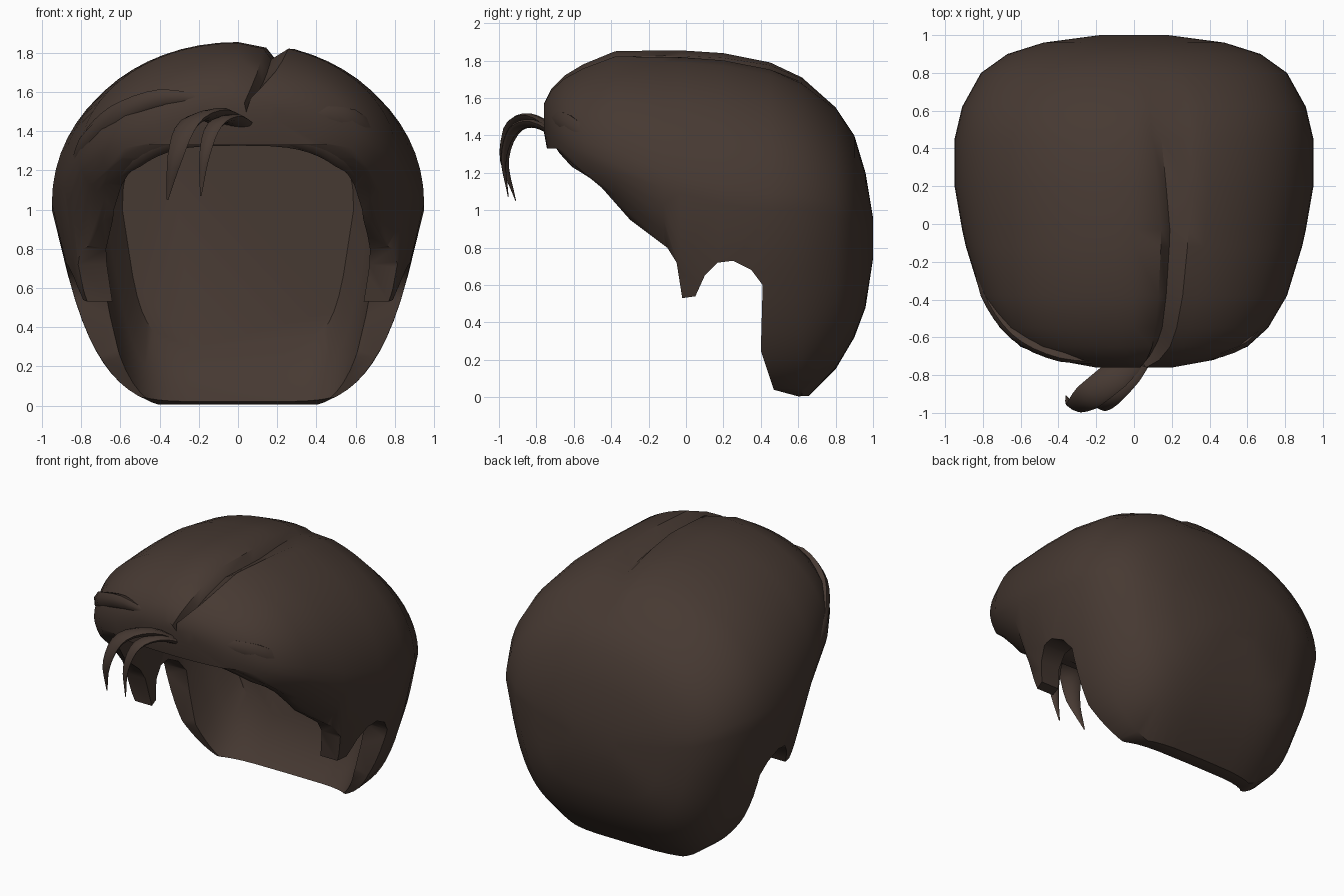
import bpy, bmesh, math
from mathutils import Vector

cube = bpy.data.objects.get("Cube")
if cube:
    bpy.data.objects.remove(cube)

brown = bpy.data.materials.new("dark_brown_hair")
brown.use_nodes = True
COLOR = (0.062, 0.041, 0.032, 1)
brown.diffuse_color = COLOR
brown.node_tree.nodes["Principled BSDF"].inputs["Base Color"].default_value = COLOR
brown.node_tree.nodes["Principled BSDF"].inputs["Roughness"].default_value = 0.8


def loft(name, rings):
    """Skin a list of equal-length rings and cap both ends."""
    bm = bmesh.new()
    loops = [[bm.verts.new(p) for p in ring] for ring in rings]
    n = len(loops[0])
    for a, b in zip(loops, loops[1:]):
        for i in range(n):
            j = (i + 1) % n
            bm.faces.new((a[i], a[j], b[j], b[i]))
    bm.faces.new(loops[0])
    bm.faces.new(loops[-1])
    bmesh.ops.recalc_face_normals(bm, faces=bm.faces)
    mesh = bpy.data.meshes.new(name)
    bm.to_mesh(mesh)
    bm.free()
    obj = bpy.data.objects.new(name, mesh)
    bpy.context.collection.objects.link(obj)
    mesh.materials.append(brown)
    return obj


def select(obj):
    bpy.ops.object.select_all(action="DESELECT")
    obj.select_set(True)
    bpy.context.view_layer.objects.active = obj


def smooth(obj, degrees=40):
    select(obj)
    bpy.ops.object.shade_smooth_by_angle(angle=math.radians(degrees))


def power(v, n):
    return math.copysign(abs(v) ** (2 / n), v)


def section(y, top, mid, low, half, n_top, n_low, count):
    """Rounded cross-section in the xz plane, narrowing towards the neck."""
    ring = []
    for i in range(count):
        a = math.tau * i / count
        c, s = math.cos(a), math.sin(a)
        n = n_top if s >= 0 else n_low
        z = mid + (top - mid if s >= 0 else mid - low) * power(s, n)
        taper = 1 - .25 * max(0, mid - z) / mid
        ring.append(Vector((half * power(c, n) * taper, y, z)))
    return ring


def subtract(obj, cutter):
    cutter.hide_render = True
    mod = obj.modifiers.new("cut", "BOOLEAN")
    mod.operation = "DIFFERENCE"
    mod.solver = "EXACT"
    mod.object = cutter
    select(obj)
    bpy.ops.object.modifier_apply(modifier=mod.name)
    bpy.data.objects.remove(cutter)


# Outer hair volume: y, top, widest height, bottom, half width
STATIONS = [
    (-.76, 1.57, 1.5, 1.42, .2), (-.72, 1.65, 1.43, 1.2, .42),
    (-.65, 1.72, 1.38, 1.1, .60), (-.55, 1.78, 1.32, 1.0, .71),
    (-.38, 1.85, 1.25, .88, .81), (-.12, 1.855, 1.12, .45, .89),
    (-.03, 1.855, 1.09, .15, .91),
    (.2, 1.84, 1.03, 0, .95), (.45, 1.79, 1.0, -.02, .95),
    (.62, 1.71, 1.0, -.03, .91), (.8, 1.55, .97, .15, .81),
    (.9, 1.4, .93, .32, .67), (.96, 1.2, .9, .48, .48), (1.0, .96, .86, .74, .18)]
PART = 13  # index of the lengthwise edge that forms the parting
rings = []
for y, top, mid, low, half in STATIONS:
    ring = section(y, top, mid, low, half, 2.05, 4 if y > -.05 else 2.2, 60)
    fade = max(0, min(1, (0.7 - y) / 0.6))
    if fade > 0:
        x = min(.19 - .1 * max(0, y), .21 * half)
        ring[PART].x = x
        ring[PART].z -= .07 * fade
        ring[PART].y += .03 if y < -.6 else 0
        ring[PART + 1].x = x - .05 * half
        ring[PART + 1].z -= .025 * fade
    rings.append(ring)
hair = loft("hair_shell", rings)

# Head cavity, open to the front and below, with a flat back wall
CAVITY = [(-1.0, 1.31, .0, .50), (-.62, 1.33, .0, .55), (-.45, 1.45, .0, .60),
          (-.1, 1.6, .0, .71), (.1, 1.62, -.15, .76), (.4, 1.57, -.15, .76),
          (.52, 1.52, -.01, .73), (.6, 1.47, .08, .68), (.72, 1.4, .29, .59)]
cavity = loft("cavity_cutter", [section(y, t, 1.0, b, w, 3, 5, 40)
                                for y, t, b, w in CAVITY])
subtract(hair, cavity)

# Hem outline with fringe slope, sideburn, ear notch and nape
HEM = [(-1.3, 1.33), (-.69, 1.33), (-.62, 1.26), (-.45, 1.12), (-.3, .95),
       (-.1, .8), (-.05, .72), (-.02, .53), (.05, .54), (.1, .65), (.17, .72),
       (.25, .73), (.35, .68), (.41, .6), (.4, .25), (.47, .04), (.6, .005),
       (.7, .01), (.8, 0), (1.3, 0), (1.3, -.6), (-1.3, -.6)]
hem = loft("hem_cutter", [[(x, y, z) for y, z in HEM] for x in (-1.5, 1.5)])
subtract(hair, hem)
smooth(hair)


def strand(name, points, widths, thick, across):
    """Flattened tapering lock following a smooth path."""
    pts = [Vector(p) for p in points]
    ext = [2 * pts[0] - pts[1]] + pts + [2 * pts[-1] - pts[-2]]
    path = []
    for k in range(len(pts) - 1):
        p0, p1, p2, p3 = ext[k:k + 4]
        for step in range(4):
            t = step / 4
            pos = 0.5 * (2 * p1 + (p2 - p0) * t + (2 * p0 - 5 * p1 + 4 * p2 - p3) * t * t
                         + (3 * p1 - p0 - 3 * p2 + p3) * t ** 3)
            path.append((pos, widths[k] * (1 - t) + widths[k + 1] * t))
    path.append((pts[-1], widths[-1]))
    loops = []
    for i, (pos, width) in enumerate(path):
        ahead = path[min(i + 1, len(path) - 1)][0]
        tangent = (ahead - path[max(i - 1, 0)][0]).normalized()
        side = Vector(across)
        side = (side - tangent * side.dot(tangent)).normalized()
        normal = tangent.cross(side)
        depth = thick * width / max(widths)
        loops.append([pos + side * width * math.cos(a) + normal * depth * math.sin(a)
                      for a in (math.tau * j / 8 for j in range(8))])
    smooth(loft(name, loops), 50)


# Loose forelock
strand("forelock_long", [(.08, -.64, 1.37), (-.1, -.8, 1.48), (-.25, -.92, 1.44),
                         (-.32, -.97, 1.27), (-.36, -.91, 1.05)],
       (.06, .085, .075, .045, .004), .028, (1, -.5, .3))
strand("forelock_short", [(.09, -.64, 1.37), (-.02, -.8, 1.46), (-.12, -.92, 1.43),
                          (-.17, -.975, 1.28), (-.19, -.95, 1.07)],
       (.05, .06, .05, .03, .004), .022, (1, -.4, .2))

# Swept locks on the front of the crown
strand("right_swept_lock", [(-.08, -.73, 1.55), (-.38, -.69, 1.56), (-.61, -.58, 1.47),
                            (-.77, -.38, 1.33), (-.87, -.1, 1.15)],
       (.01, .06, .07, .06, .005), .045, (0, -.4, 1))
strand("left_swept_lock", [(.08, -.7, 1.38), (.33, -.69, 1.45), (.56, -.61, 1.43),
                           (.71, -.44, 1.29), (.84, -.18, 1.12)],
       (.03, .07, .09, .07, .005), .045, (0, -.4, 1))

# Fringe locks along the brow
for label, s in (("left", 1), ("right", -1)):
    strand(label + "_brow_lock", [(.06 * s, -.68, 1.38), (.33 * s, -.67, 1.36),
                                  (.53 * s, -.58, 1.27), (.68 * s, -.38, 1.1)],
           (.03, .06, .06, .01), .035, (0, -.3, 1))
